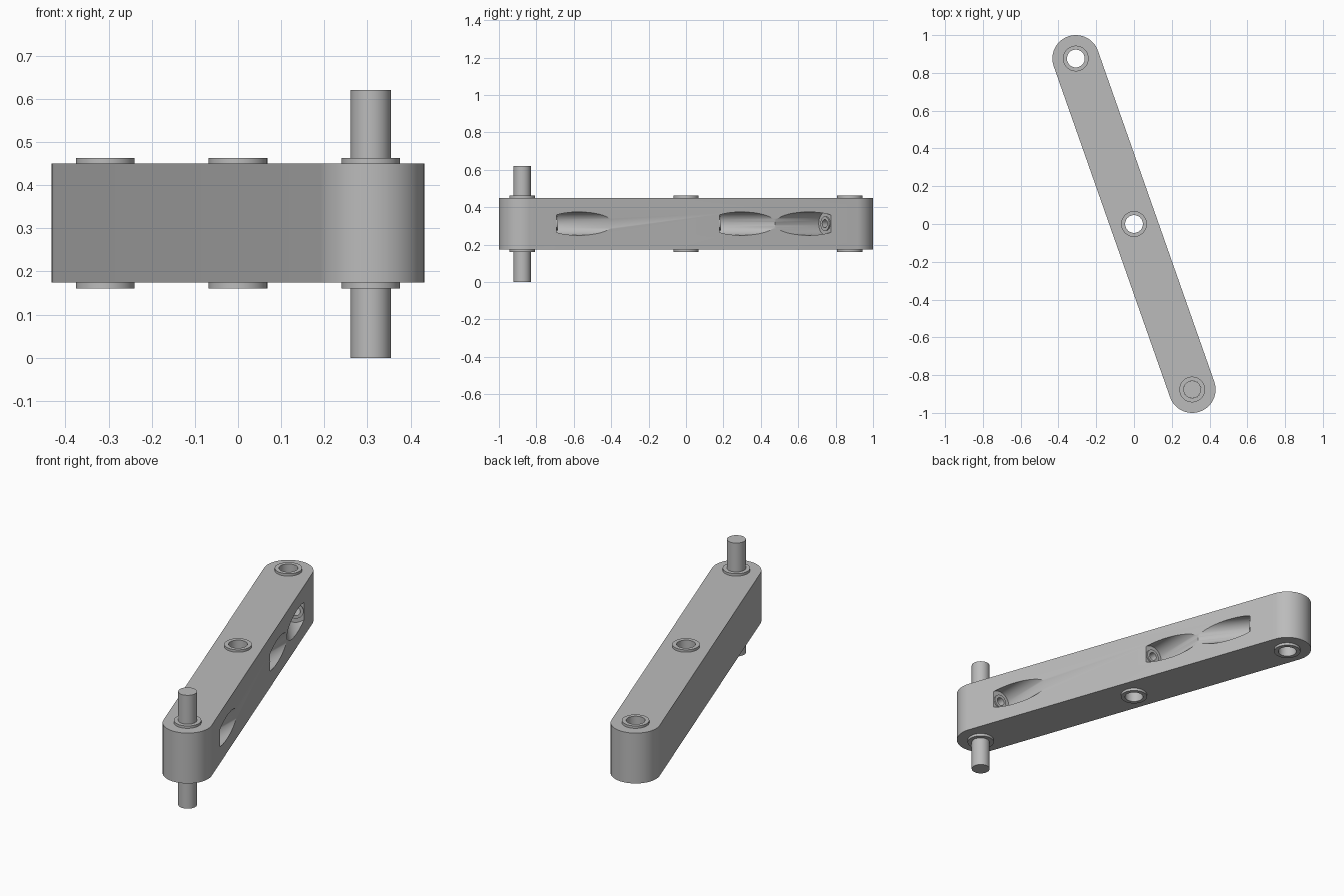
import bpy, bmesh
from math import sin, cos, pi, radians
from mathutils import Matrix, Vector

old = bpy.data.objects.get("Cube")
if old:
    bpy.data.objects.remove(old)

REACH, RADIUS = 0.9286, 0.124        # end-hub distance and hub radius
BOTTOM, TOP = 0.174, 0.45            # body heights
MID = (BOTTOM + TOP) / 2
TILT = radians(19)                   # pocket slope against the side face
TURN = Matrix.Rotation(radians(19.37), 4, 'Z')

steel = bpy.data.materials.new("Grey steel")
steel.use_nodes = True
steel.diffuse_color = (0.5, 0.5, 0.5, 1)
steel.node_tree.nodes["Principled BSDF"].inputs["Base Color"].default_value = (0.5, 0.5, 0.5, 1)


def finish(bm, name, matrix=Matrix()):
    bmesh.ops.recalc_face_normals(bm, faces=bm.faces)
    mesh = bpy.data.meshes.new(name)
    bm.to_mesh(mesh)
    bm.free()
    mesh.transform(TURN @ matrix)
    mesh.materials.append(steel)
    ob = bpy.data.objects.new(name, mesh)
    bpy.context.collection.objects.link(ob)
    return ob


def rod(name, r, z0, z1, matrix=Matrix()):
    bm = bmesh.new()
    bmesh.ops.create_cone(bm, cap_ends=True, segments=48, radius1=r, radius2=r, depth=z1 - z0,
                          matrix=Matrix.Translation((0, 0, (z0 + z1) / 2)))
    return finish(bm, name, matrix)


def tube(name, outer, inner, z0, z1, matrix=Matrix()):
    bm = bmesh.new()
    ring = [bm.verts.new(p) for p in ((inner, 0, z0), (outer, 0, z0), (outer, 0, z1), (inner, 0, z1))]
    edges = [bm.edges.new((ring[i], ring[(i + 1) % 4])) for i in range(4)]
    bmesh.ops.spin(bm, geom=ring + edges, axis=(0, 0, 1), cent=(0, 0, 0), angle=2 * pi, steps=48)
    bmesh.ops.remove_doubles(bm, verts=bm.verts, dist=1e-5)
    return finish(bm, name, matrix)


def at(s):
    return Matrix.Translation((0, s, 0))


# Round-ended arm body
bm = bmesh.new()
outline = []
for end in (1, -1):
    for i in range(33):
        a = pi * i / 32
        outline.append(bm.verts.new((end * RADIUS * cos(a), end * (REACH + RADIUS * sin(a)), BOTTOM)))
base = bm.faces.new(outline)
top = bmesh.ops.extrude_face_region(bm, geom=[base])["geom"]
bmesh.ops.translate(bm, vec=(0, 0, TOP - BOTTOM), verts=[v for v in top if isinstance(v, bmesh.types.BMVert)])
body = finish(bm, "arm_body")
parts = [body]
cutters = []

# Bushings in the three hubs, and the pin in the front one
for name, s in (("front", -REACH), ("middle", 0), ("back", REACH)):
    parts.append(tube(name + "_bushing", 0.068, 0.047, 0.16, 0.463, at(s)))
    cutters.append(rod(name + "_bore", 0.058, 0.1, 0.5, at(s)))
parts.append(rod("hinge_pin", 0.0468, 0, 0.621, at(-REACH)))

# Sloping screw pockets on one side: end position and direction along the arm
POCKET, RUN = 0.0625, 0.32
for name, s, way in (("front", -0.777, 1), ("middle", 0.146, 1), ("back", 0.777, -1)):
    axis = Vector((sin(TILT), way * cos(TILT), 0))
    inward = Vector((-cos(TILT), way * sin(TILT), 0))
    centre = Vector((RADIUS, s, MID)) + inward * (RUN * sin(TILT) - POCKET)
    place = Matrix.Translation(centre) @ axis.to_track_quat('Z', 'Y').to_matrix().to_4x4()
    cutters.append(rod(name + "_pocket", POCKET, 0, 0.6, place))
    cutters.append(rod(name + "_screw_hole", 0.03, -0.07, 0.01, place))
    parts.append(tube(name + "_screw_head", 0.038, 0.022, -0.06, 0.008, place))

# Cut the body, then discard the cutters
for c in cutters:
    mod = body.modifiers.new(c.name, 'BOOLEAN')
    mod.operation, mod.solver, mod.object = 'DIFFERENCE', 'EXACT', c
bpy.context.view_layer.update()
cut = bpy.data.meshes.new_from_object(body.evaluated_get(bpy.context.evaluated_depsgraph_get()))
body.modifiers.clear()
body.data = cut
for c in cutters:
    bpy.data.objects.remove(c)

# Smooth round walls, sharp rims
bpy.ops.object.select_all(action='DESELECT')
for ob in parts:
    ob.select_set(True)
bpy.context.view_layer.objects.active = body
bpy.ops.object.shade_smooth_by_angle(angle=radians(30))
